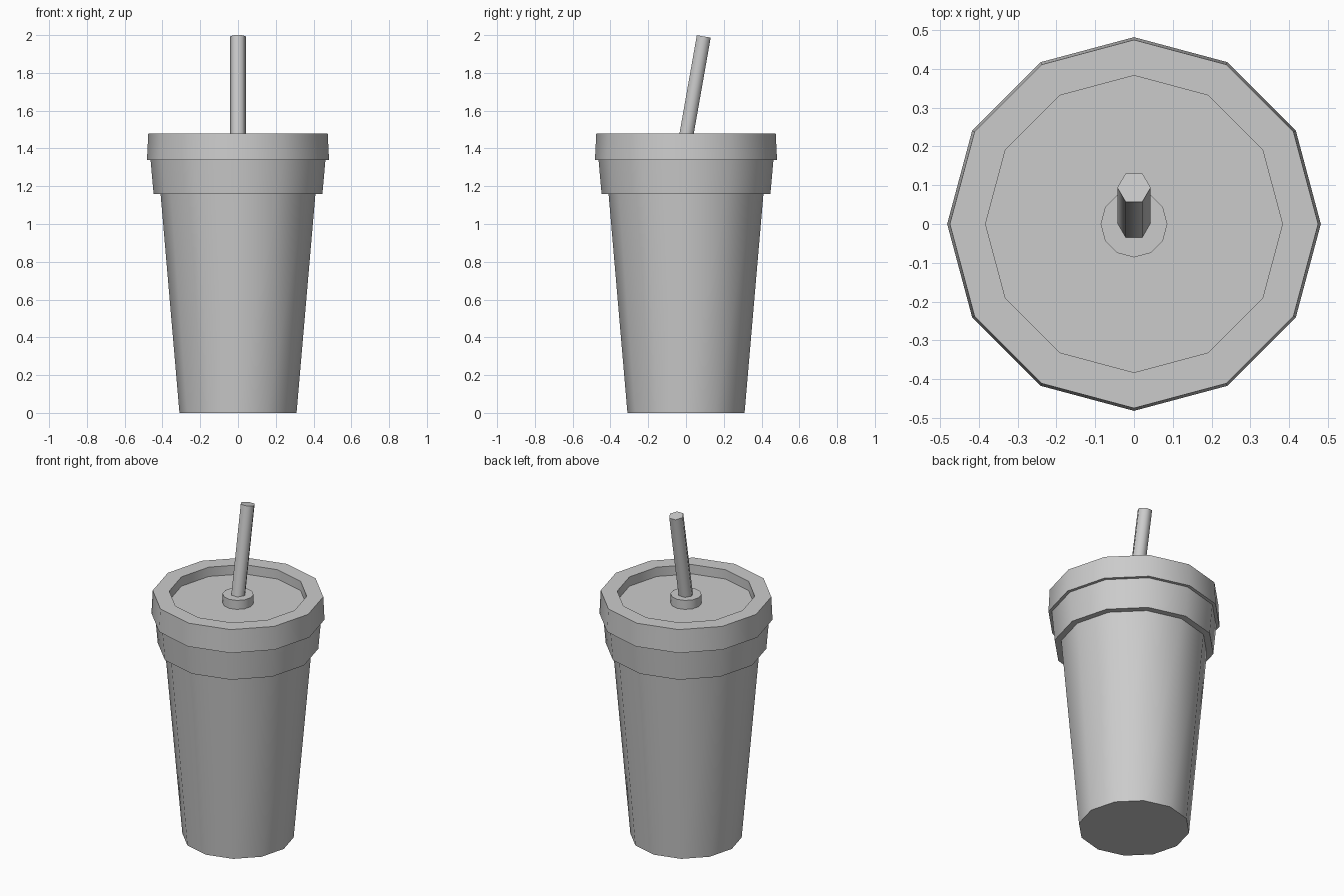
import bpy
import math

if "Cube" in bpy.data.objects:
    bpy.data.objects.remove(bpy.data.objects["Cube"])


def lathe(name, profile, sides=12, cap_start=False, cap_end=False, angle=40):
    """Revolve (radius, z) points, ordered so the faces point outward."""
    verts = [(r * math.cos(math.tau * i / sides), r * math.sin(math.tau * i / sides), z)
             for r, z in profile for i in range(sides)]
    faces = []
    for k in range(len(profile) - 1):
        for i in range(sides):
            j = (i + 1) % sides
            a, b = k * sides, (k + 1) * sides
            faces.append((a + i, a + j, b + j, b + i))
    if cap_start:
        faces.append(tuple(reversed(range(sides))))
    if cap_end:
        last = (len(profile) - 1) * sides
        faces.append(tuple(range(last, last + sides)))
    mesh = bpy.data.meshes.new(name)
    mesh.from_pydata(verts, [], faces)
    obj = bpy.data.objects.new(name, mesh)
    bpy.context.collection.objects.link(obj)
    bpy.ops.object.select_all(action='DESELECT')
    obj.select_set(True)
    bpy.context.view_layer.objects.active = obj
    bpy.ops.object.shade_smooth_by_angle(angle=math.radians(angle))
    return obj


# Tapered cup with closed bottom
lathe("cup_body", [(0.31, 0), (0.41, 1.16)], cap_start=True)

# Collar that overhangs the cup
lathe("cup_collar", [(0.41, 1.16), (0.447, 1.16), (0.463, 1.34)])

# Lid with raised rim and recessed top
lathe("lid", [(0.463, 1.34), (0.482, 1.34), (0.475, 1.48), (0.383, 1.48), (0.383, 1.423)],
      cap_end=True)

# Raised straw holder in the middle of the lid
lathe("straw_holder", [(0.086, 1.423), (0.086, 1.478)], cap_end=True)

# Hexagonal straw leaning to the back
straw = lathe("straw", [(0.043, -0.53), (0.043, 0)], sides=6,
              cap_start=True, cap_end=True, angle=65)
straw.location = (0, 0.094, 1.993)
straw.rotation_euler.x = math.radians(-10)
